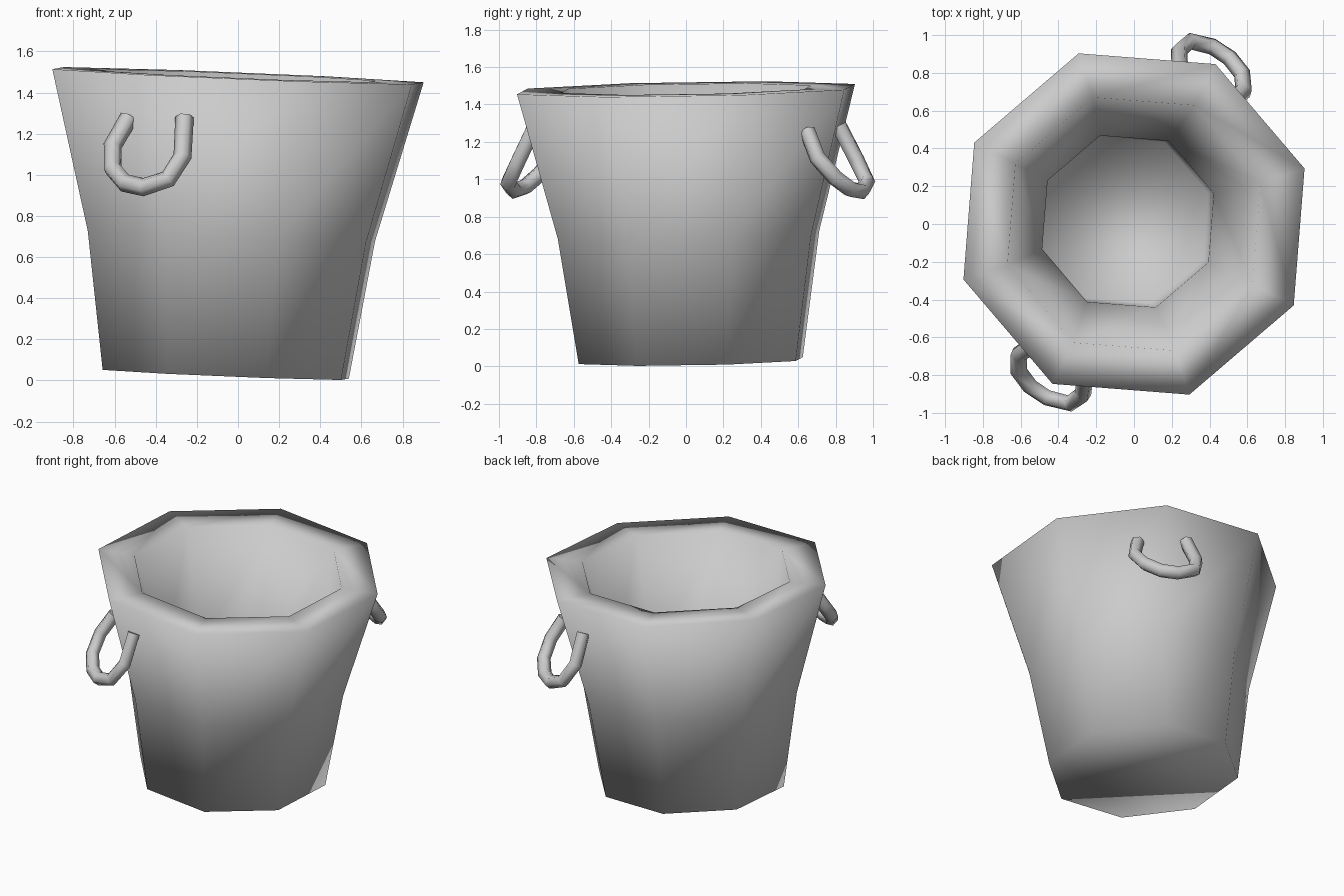
import bpy, bmesh
from math import pi, cos, sin, radians
from mathutils import Matrix, Vector

cube = bpy.data.objects.get("Cube")
if cube:
    bpy.data.objects.remove(cube, do_unlink=True)

metal = bpy.data.materials.new("plain_grey")
metal.use_nodes = True
GREY = (0.6, 0.6, 0.6, 1)
metal.diffuse_color = GREY
metal.node_tree.nodes["Principled BSDF"].inputs["Base Color"].default_value = GREY

# Slightly leaning axis, hung from the centre of the rim
SIDES = 8
TURN = radians(18)
axis = Vector((0.041, -0.0174, 1)).normalized()
rim_centre = Vector((0, 0, 1.482))
lean = Matrix.Translation(rim_centre) @ Vector((0, 0, 1)).rotation_difference(axis).to_matrix().to_4x4()


def add_object(name, data):
    obj = bpy.data.objects.new(name, data)
    bpy.context.collection.objects.link(obj)
    data.materials.append(metal)
    return obj


# Bucket: (radius, depth below the rim), outside bottom up over the rim to the inner floor
profile = [(0.63, 1.453), (0.735, 0.78), (0.95, 0), (0.705, 0), (0.478, 0.78), (0.465, 1.25)]
bm = bmesh.new()
rings = []
for radius, depth in profile:
    angles = [TURN + 2 * pi * i / SIDES for i in range(SIDES)]
    rings.append([bm.verts.new(lean @ Vector((radius * cos(a), radius * sin(a), -depth))) for a in angles])
for low, high in zip(rings, rings[1:]):
    for i in range(SIDES):
        j = (i + 1) % SIDES
        bm.faces.new((low[i], low[j], high[j], high[i]))
bm.faces.new(rings[0][::-1])
bm.faces.new(rings[-1])
for face in bm.faces:
    face.smooth = True
mesh = bpy.data.meshes.new("bucket")
bm.to_mesh(mesh)
bm.free()
add_object("bucket", mesh)

# Ring handles: one bent tube, repeated half a turn around the axis
path = [(-0.53, -0.64, 1.28), (-0.61, -0.69, 1.14), (-0.61, -0.78, 1.03), (-0.55, -0.86, 0.96),
        (-0.46, -0.92, 0.94), (-0.34, -0.95, 0.98), (-0.27, -0.90, 1.09), (-0.26, -0.81, 1.28)]
half_turn = Matrix.Translation(rim_centre) @ Matrix.Rotation(pi, 4, axis) @ Matrix.Translation(-rim_centre)
for name, move in (("front_handle", Matrix.Identity(4)), ("back_handle", half_turn)):
    curve = bpy.data.curves.new(name, "CURVE")
    curve.dimensions = "3D"
    curve.bevel_depth = 0.045
    curve.bevel_resolution = 1
    curve.use_fill_caps = True
    spline = curve.splines.new("POLY")
    spline.points.add(len(path) - 1)
    for point, co in zip(spline.points, path):
        point.co = (*(move @ Vector(co)), 1)
    spline.use_smooth = True
    add_object(name, curve)
